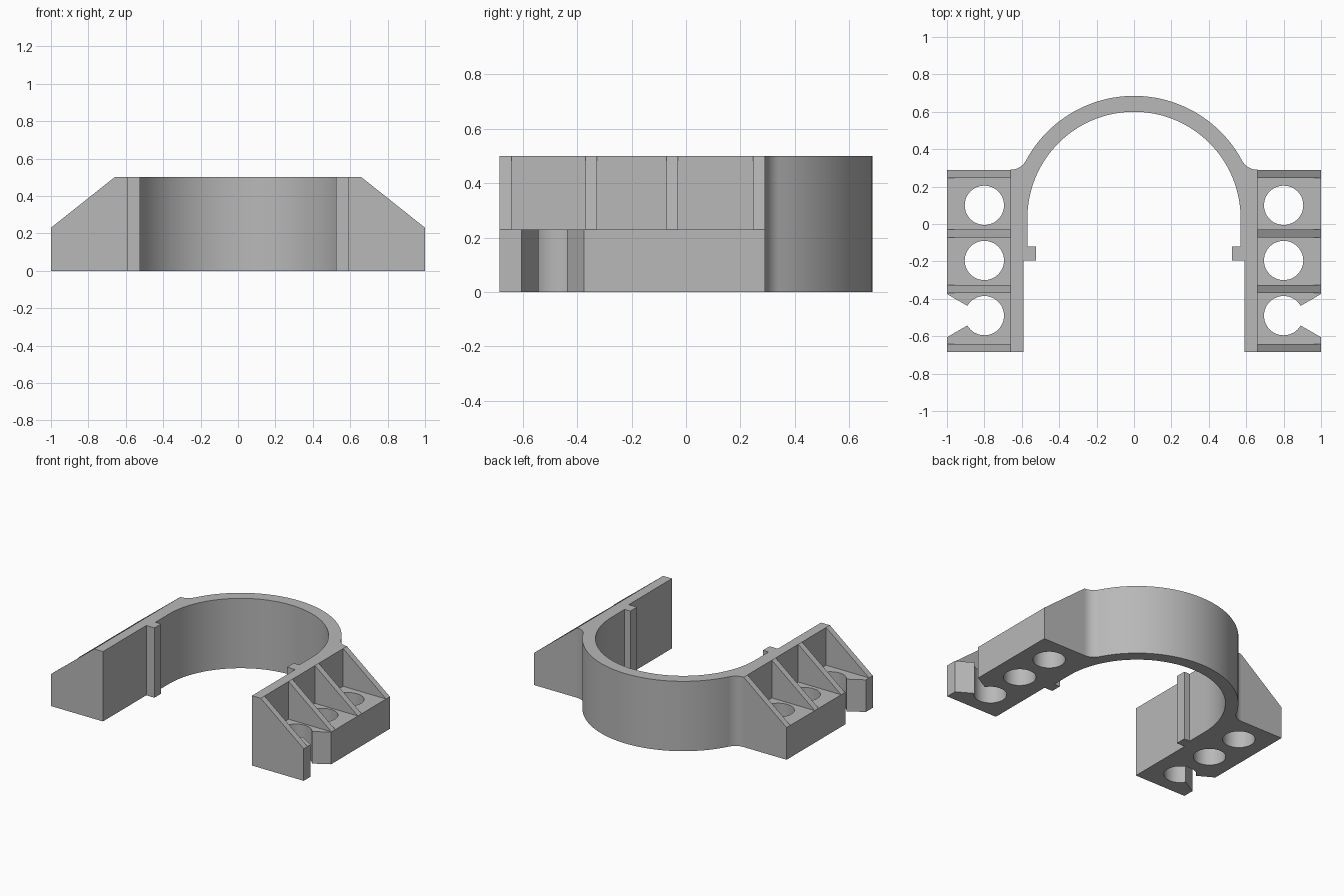
import bpy, bmesh
from math import cos, sin, radians, atan2, degrees
from mathutils import Vector, Matrix

cube = bpy.data.objects.get("Cube")
if cube:
    bpy.data.objects.remove(cube, do_unlink=True)

grey = bpy.data.materials.new("plain grey")
grey.use_nodes = True
colour = (0.48, 0.48, 0.48, 1)
grey.diffuse_color = colour
grey.node_tree.nodes["Principled BSDF"].inputs["Base Color"].default_value = colour

HEIGHT, BASE = 0.5, 0.23          # full height, flange thickness
WALL, EDGE = 0.66, 1.0            # outer wall face, flange edge
FRONT, BACK = -0.685, 0.29
RING_Y, R_IN, R_OUT = 0.03, 0.57, 0.655
HOLE_X, HOLE_R = 0.8, 0.105


def arc(cx, cy, r, start, end, steps):
    angles = [radians(start + (end - start) * i / steps) for i in range(steps + 1)]
    return [(cx + r * cos(a), cy + r * sin(a)) for a in angles]


def flip(points):
    return [(-x, y) for x, y in reversed(points)]


def prism(name, loops, depth, matrix=Matrix()):
    """Fill the outline (with any holes) and extrude it along its local z."""
    bm = bmesh.new()
    for loop in loops:
        vs = [bm.verts.new((x, y, 0)) for x, y in loop]
        for a, b in zip(vs, vs[1:] + vs[:1]):
            bm.edges.new((a, b))
    bmesh.ops.triangle_fill(bm, use_beauty=True, edges=bm.edges[:], normal=(0, 0, 1))
    top = bmesh.ops.extrude_face_region(bm, geom=bm.faces[:])["geom"]
    moved = [v for v in top if isinstance(v, bmesh.types.BMVert)]
    bmesh.ops.translate(bm, verts=moved, vec=Vector((0, 0, depth)))
    bm.transform(matrix)
    bmesh.ops.recalc_face_normals(bm, faces=bm.faces[:])
    mesh = bpy.data.meshes.new(name)
    bm.to_mesh(mesh)
    bm.free()
    mesh.materials.append(grey)
    obj = bpy.data.objects.new(name, mesh)
    bpy.context.collection.objects.link(obj)
    bpy.ops.object.select_all(action='DESELECT')
    obj.select_set(True)
    bpy.context.view_layer.objects.active = obj
    bpy.ops.object.shade_smooth_by_angle(angle=radians(25))
    return obj


# Clamp ring with straight legs, blended corners and inner stop tabs
fillet = 0.094
join = degrees(atan2(BACK + fillet - RING_Y, WALL))
outer = [(0.59, FRONT), (WALL, FRONT)]
outer += arc(WALL, BACK + fillet, fillet, 270, 180 + join, 10)
outer += arc(0, RING_Y, R_OUT, join, 90, 32)[1:]
inner = arc(0, RING_Y, R_IN, 90, 0, 40)
inner += [(R_IN, -0.12), (0.525, -0.12), (0.525, -0.195), (0.59, -0.195)]
prism("clamp_ring", [outer + flip(outer)[1:] + flip(inner)[:-1] + inner], HEIGHT)

# Flange outline with an open, flared front hole, plus two round holes
slot_y = -0.49
flare = (EDGE - HOLE_X) * sin(radians(30)) / cos(radians(30))
flange = [(WALL, FRONT), (EDGE, FRONT), (EDGE, slot_y - flare)]
flange += arc(HOLE_X, slot_y, HOLE_R, 330, 30, 40)
flange += [(EDGE, slot_y + flare), (EDGE, BACK), (WALL, BACK)]
holes = [arc(HOLE_X, y, HOLE_R, 0, 360, 48)[:-1] for y in (0.1, -0.195)]

# Sloping rib profile, stood upright so that it extrudes along y
rib = [(WALL, BASE), (EDGE, BASE), (WALL, HEIGHT)]
rib_width = 0.043
rib_starts = (FRONT, -0.37, -0.072, BACK - rib_width)

for side, sign in (("left", 1), ("right", -1)):
    mirror = Matrix.Diagonal((sign, 1, 1, 1))
    prism(f"{side}_flange", [flange] + holes, BASE, mirror)
    for i, y in enumerate(rib_starts):
        upright = Matrix.Translation((0, y + rib_width, 0)) @ Matrix.Rotation(radians(90), 4, 'X')
        prism(f"{side}_rib_{i + 1}", [rib], rib_width, mirror @ upright)
